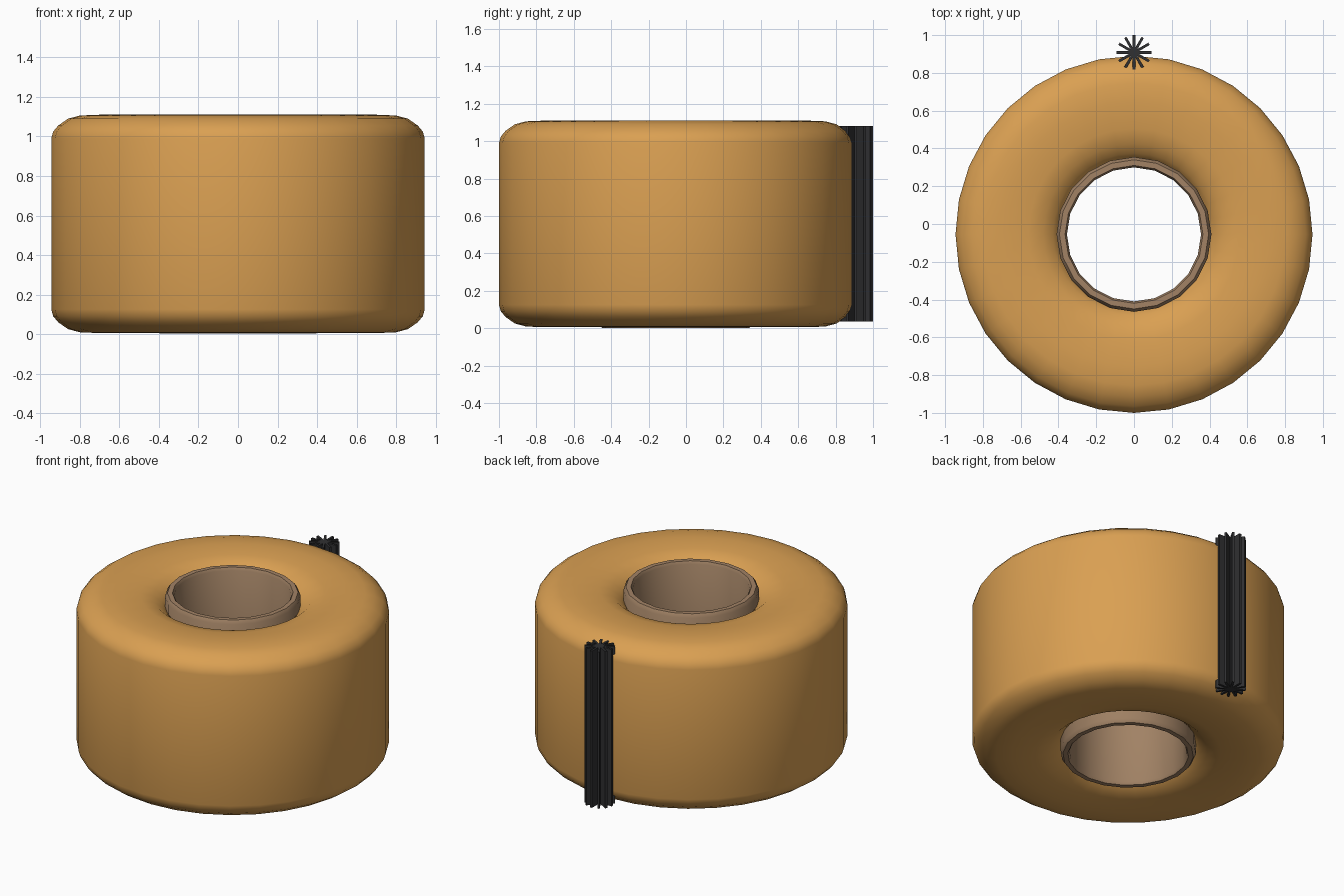
import bpy, bmesh, math

cube = bpy.data.objects.get("Cube")
if cube:
    bpy.data.objects.remove(cube, do_unlink=True)

ROLL_Y = -0.055
HEIGHT = 1.11


def material(name, color):
    m = bpy.data.materials.new(name)
    m.use_nodes = True
    m.diffuse_color = (*color, 1)
    bsdf = m.node_tree.nodes["Principled BSDF"]
    bsdf.inputs["Base Color"].default_value = (*color, 1)
    bsdf.inputs["Roughness"].default_value = 0.7
    return m


def finish(bm, name, mat, location, smooth_angle=None):
    bmesh.ops.recalc_face_normals(bm, faces=bm.faces)
    mesh = bpy.data.meshes.new(name)
    bm.to_mesh(mesh)
    bm.free()
    mesh.materials.append(mat)
    obj = bpy.data.objects.new(name, mesh)
    obj.location = location
    bpy.context.collection.objects.link(obj)
    if smooth_angle:
        bpy.ops.object.select_all(action='DESELECT')
        obj.select_set(True)
        bpy.context.view_layer.objects.active = obj
        bpy.ops.object.shade_smooth_by_angle(angle=math.radians(smooth_angle))
    return obj


def lathe(name, profile, sides, mat, smooth_angle):
    """Revolve a closed (radius, z) profile around the roll axis."""
    bm = bmesh.new()
    rings = []
    for i in range(sides):
        a = math.tau * i / sides
        rings.append([bm.verts.new((r * math.cos(a), r * math.sin(a), z)) for r, z in profile])
    n = len(profile)
    for i, ring in enumerate(rings):
        nxt = rings[(i + 1) % sides]
        for j in range(n):
            k = (j + 1) % n
            bm.faces.new((ring[j], nxt[j], nxt[k], ring[k]))
    return finish(bm, name, mat, (0, ROLL_Y, 0), smooth_angle)


def mirrored(upper, low, high):
    """Close a profile by mirroring its upper half top to bottom."""
    return upper + [(r, low + high - z) for r, z in reversed(upper)]


amber = material("amber tape", (0.70, 0.35, 0.085))
cardboard = material("brown cardboard", (0.36, 0.225, 0.13))
charcoal = material("charcoal", (0.03, 0.03, 0.032))

# Wound tape: rounded outer edge, dipping where it meets the core
tape_half = [(0.39, 1.00), (0.43, 1.04), (0.48, 1.08), (0.56, 1.10), (0.70, 1.11),
             (0.80, 1.106), (0.86, 1.09), (0.91, 1.055), (0.935, 1.025), (0.945, 0.99)]
lathe("tape_roll", mirrored(tape_half, 0.005, HEIGHT), 32, amber, 50)

# Cardboard core tube with softened rims
core_half = [(0.355, 1.09), (0.365, 1.108), (0.395, 1.108), (0.41, 1.085)]
lathe("core_tube", mirrored(core_half, 0, HEIGHT), 20, cardboard, 50)

# Ribbed rod on the back: thin plates crossing on one axis
PLATES, RADIUS, THICK = 6, 0.092, 0.014
LOW, HIGH = 0.035, 1.08
for p in range(PLATES):
    a = math.pi * p / PLATES
    bm = bmesh.new()
    bmesh.ops.create_cube(bm, size=1)
    bmesh.ops.scale(bm, vec=(RADIUS * 2, THICK, HIGH - LOW), verts=bm.verts)
    plate = finish(bm, f"rod_rib_{p + 1}", charcoal, (0, 0.908, (LOW + HIGH) / 2))
    plate.rotation_euler.z = a
